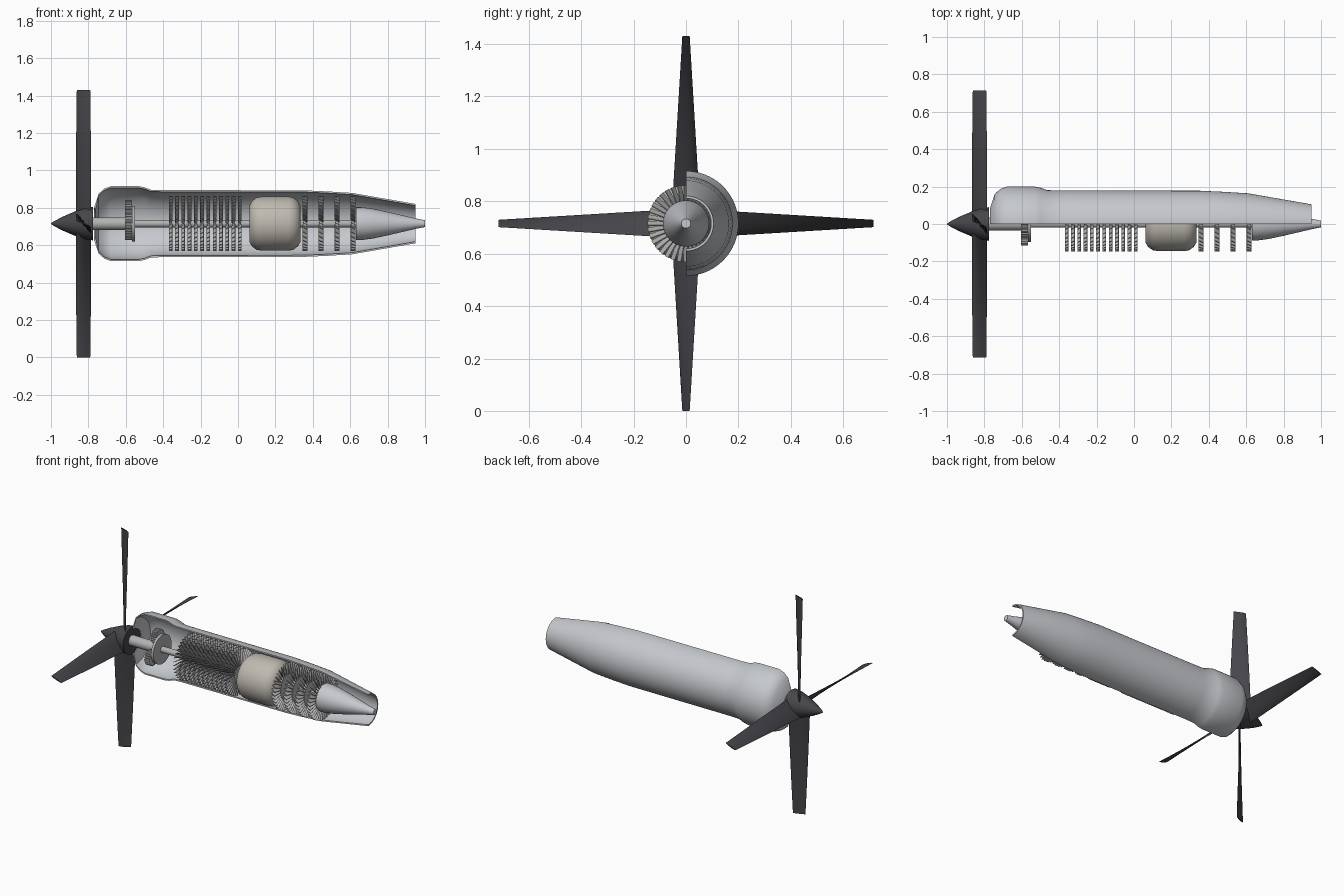
import bpy, bmesh, math
from mathutils import Matrix, Vector

if "Cube" in bpy.data.objects:
    bpy.data.objects.remove(bpy.data.objects["Cube"])

ZC = 0.715  # height of the engine axis


def material(name, rgb):
    m = bpy.data.materials.new(name)
    m.diffuse_color = (*rgb, 1)
    m.use_nodes = True
    m.node_tree.nodes["Principled BSDF"].inputs["Base Color"].default_value = m.diffuse_color
    return m


SHELL = material("shell_grey", (0.56, 0.58, 0.61))
METAL = material("metal_grey", (0.45, 0.45, 0.45))
DARK = material("propeller_dark", (0.06, 0.06, 0.07))
TAN = material("burner_tan", (0.52, 0.49, 0.44))


def finish(name, bm, mat, angle=35):
    bmesh.ops.recalc_face_normals(bm, faces=bm.faces)
    me = bpy.data.meshes.new(name)
    bm.to_mesh(me)
    bm.free()
    ob = bpy.data.objects.new(name, me)
    bpy.context.collection.objects.link(ob)
    ob.location.z = ZC
    me.materials.append(mat)
    bpy.ops.object.select_all(action='DESELECT')
    ob.select_set(True)
    bpy.context.view_layer.objects.active = ob
    bpy.ops.object.shade_smooth_by_angle(angle=math.radians(angle))
    return ob


def lathe(bm, profile, seg=48):
    """Full revolution of an open (x, r) profile, ends capped."""
    rings = []
    for x, r in profile:
        rings.append([bm.verts.new((x, r * math.sin(2 * math.pi * i / seg),
                                    r * math.cos(2 * math.pi * i / seg))) for i in range(seg)])
    for a, b in zip(rings, rings[1:]):
        for i in range(seg):
            j = (i + 1) % seg
            bm.faces.new((a[i], a[j], b[j], b[i]))
    bm.faces.new(rings[0])
    bm.faces.new(rings[-1])


def turned(name, profile, mat, seg=48):
    bm = bmesh.new()
    lathe(bm, profile, seg)
    return finish(name, bm, mat)


# Cut-away casing: half revolution of a thin wall on the back side
outer = [(-0.77, 0.085), (-0.745, 0.16), (-0.715, 0.187), (-0.68, 0.2), (-0.53, 0.2), (-0.50, 0.194),
         (-0.465, 0.181), (-0.40, 0.179), (0.35, 0.178), (0.48, 0.172), (0.61, 0.164), (0.95, 0.105)]
T = 0.009
inner = [(x + (T if i == 0 else 0), r - T) for i, (x, r) in enumerate(outer)]
bm = bmesh.new()
N = 40
rows = []
for k in range(N + 1):
    a = math.pi * k / N
    rows.append([[bm.verts.new((x, r * math.sin(a), r * math.cos(a))) for x, r in p]
                 for p in (outer, inner)])
for k in range(N + 1):
    o, n = rows[k]
    if k < N:
        o2, n2 = rows[k + 1]
        for i in range(len(outer) - 1):
            bm.faces.new((o[i], o[i + 1], o2[i + 1], o2[i]))
            bm.faces.new((n[i], n2[i], n2[i + 1], n[i + 1]))
        for e in (0, -1):
            bm.faces.new((o[e], o2[e], n2[e], n[e]))
    if k in (0, N):
        for i in range(len(outer) - 1):
            bm.faces.new((o[i], o[i + 1], n[i + 1], n[i]))
finish("casing_half", bm, SHELL)

# Spinner, shafts, combustion chamber and exhaust cone
turned("spinner", [(-1.0, 0.002), (-0.985, 0.012), (-0.94, 0.036), (-0.865, 0.068),
                   (-0.82, 0.082), (-0.775, 0.09)], DARK)
turned("propeller_shaft", [(-0.78, 0.034), (-0.555, 0.034)], METAL, 32)
turned("main_shaft", [(-0.56, 0.02), (0.64, 0.02)], METAL, 32)
turned("combustion_chamber", [(0.062, 0.1), (0.075, 0.122), (0.1, 0.14), (0.13, 0.145), (0.27, 0.145),
                              (0.295, 0.14), (0.32, 0.122), (0.333, 0.1)], TAN)
turned("exhaust_cone", [(0.63, 0.088), (0.66, 0.088), (0.72, 0.08), (0.8, 0.063), (0.95, 0.028),
                        (1.0, 0.018)], SHELL)

# Propeller: twisted, tapered aerofoil sections
section = [(-0.5, 0), (-0.38, 0.045), (-0.15, 0.065), (0.15, 0.05), (0.5, 0),
           (0.15, -0.03), (-0.15, -0.04), (-0.38, -0.03)]
for b in range(4):
    bm = bmesh.new()
    turn = Matrix.Rotation(b * math.pi / 2, 3, 'X')
    rings = []
    for s in range(11):
        t = s / 10
        wx = 0.082 - 0.01 * t * t          # chord seen from the side
        wy = 0.108 - 0.08 * t              # chord seen along the axis
        chord = math.hypot(wx, wy)
        d = Vector((wx, -wy, 0)) / chord
        nrm = Vector((-d.y, d.x, 0))
        base = Vector((-0.826, 0, 0.05 + 0.665 * t))
        rings.append([bm.verts.new(turn @ (base + d * (u * chord) + nrm * (v * chord)))
                      for u, v in section])
    for p, q in zip(rings, rings[1:]):
        for i in range(8):
            j = (i + 1) % 8
            bm.faces.new((p[i], p[j], q[j], q[i]))
    bm.faces.new(rings[0])
    bm.faces.new(rings[-1])
    finish(f"propeller_blade_{b + 1}", bm, DARK)


# Bladed wheels: hub disc with pitched flat blades
def wheel(name, x, hub, tip, width, count, pitch):
    bm = bmesh.new()
    w = width * 0.4
    lathe(bm, [(x - w, hub), (x + w, hub)], 36)
    chord = width / math.cos(pitch)
    for i in range(count):
        m = (Matrix.Rotation(2 * math.pi * i / count, 4, 'X')
             @ Matrix.Translation((x, 0, (hub + tip) / 2 - 0.002))
             @ Matrix.Rotation(pitch, 4, 'Z')
             @ Matrix.Diagonal((chord, 0.004, tip - hub + 0.004, 1)))
        bmesh.ops.create_cube(bm, size=1, matrix=m)
    return finish(name, bm, METAL)


for i in range(12):
    wheel(f"compressor_wheel_{i + 1}", -0.36 + i * 0.0336, 0.055, 0.147, 0.018, 36, math.radians(30))
for i in range(4):
    wheel(f"turbine_wheel_{i + 1}", 0.358 + i * 0.0857, 0.085, 0.147, 0.026, 36, math.radians(-30))


# Reduction gearbox: sun gear, three planets and a carrier plate
def gear(name, y, z, r, teeth):
    bm = bmesh.new()
    ends = []
    for x in (-0.604, -0.568):
        ring = []
        for i in range(teeth * 4):
            a = 2 * math.pi * i / (teeth * 4)
            rr = r if i % 4 < 2 else r * 0.88
            ring.append(bm.verts.new((x, y + rr * math.sin(a), z + rr * math.cos(a))))
        ends.append(ring)
    p, q = ends
    for i in range(len(p)):
        j = (i + 1) % len(p)
        bm.faces.new((p[i], p[j], q[j], q[i]))
    bm.faces.new(p)
    bm.faces.new(q)
    return finish(name, bm, METAL, 20)


gear("sun_gear", 0, 0, 0.036, 14)
for i in range(3):
    a = 2 * math.pi * i / 3
    gear(f"planet_gear_{i + 1}", 0.078 * math.sin(a), 0.078 * math.cos(a), 0.048, 20)
turned("gear_carrier", [(-0.568, 0.095), (-0.551, 0.095)], METAL)
